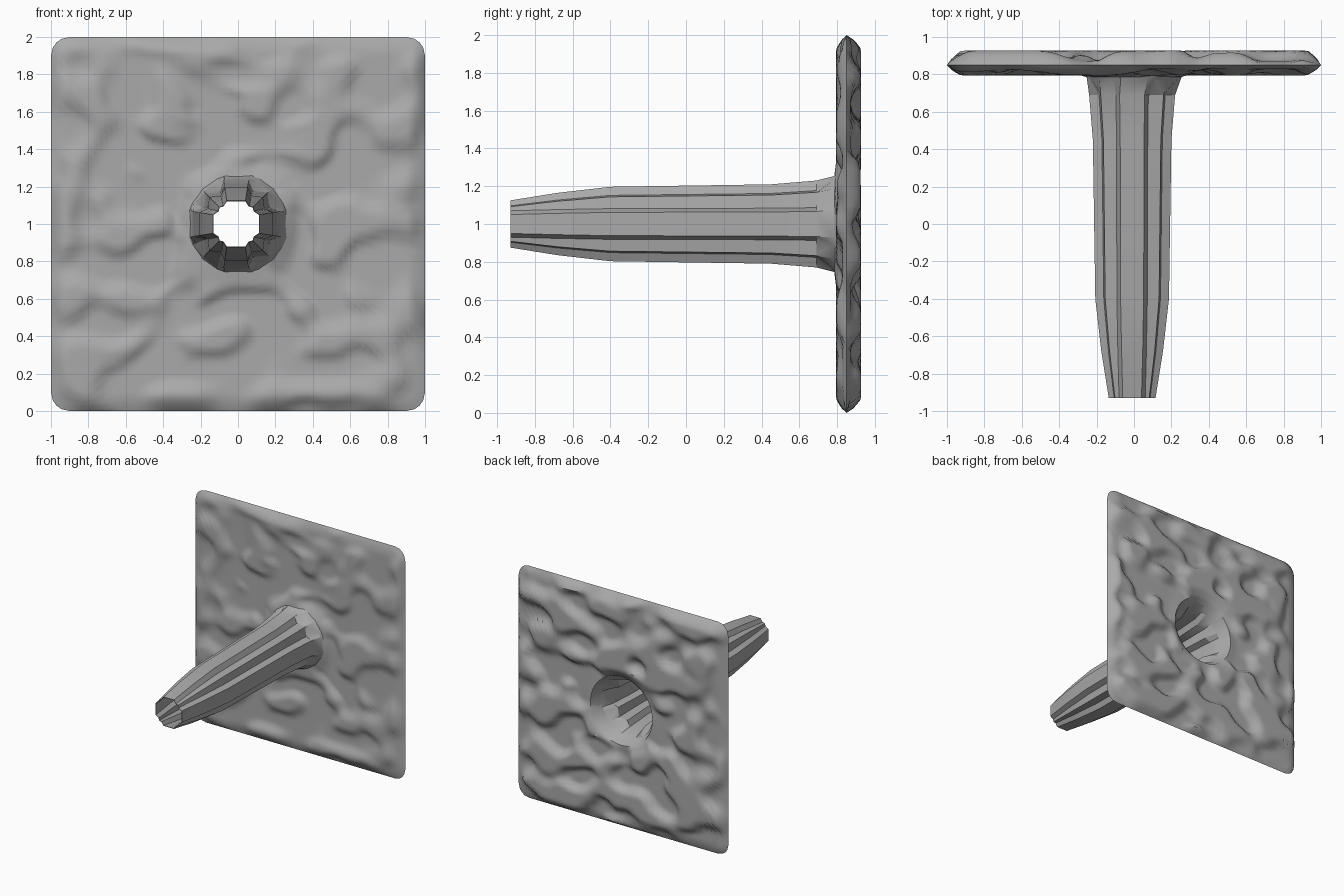
import bpy, bmesh, math
from mathutils import Vector, noise

if "Cube" in bpy.data.objects:
    bpy.data.objects.remove(bpy.data.objects["Cube"])

grey = bpy.data.materials.new("stone grey")
grey.use_nodes = True
grey.diffuse_color = (0.4, 0.4, 0.4, 1)
grey.node_tree.nodes["Principled BSDF"].inputs["Base Color"].default_value = (0.4, 0.4, 0.4, 1)


def loft(name, rings, angle):
    """Skin a closed chain of equal-length rings."""
    bm = bmesh.new()
    loops = [[bm.verts.new(p) for p in ring] for ring in rings]
    for a, b in zip(loops, loops[1:] + loops[:1]):
        for i in range(len(a)):
            j = (i + 1) % len(a)
            bm.faces.new((a[i], a[j], b[j], b[i]))
    bmesh.ops.recalc_face_normals(bm, faces=bm.faces)
    mesh = bpy.data.meshes.new(name)
    bm.to_mesh(mesh)
    bm.free()
    mesh.materials.append(grey)
    obj = bpy.data.objects.new(name, mesh)
    bpy.context.collection.objects.link(obj)
    bpy.ops.object.select_all(action='DESELECT')
    obj.select_set(True)
    bpy.context.view_layer.objects.active = obj
    bpy.ops.object.shade_smooth_by_angle(angle=math.radians(angle))
    return obj


# Fluted tube: four raised ribs with a stepped corner between each pair
TUBE_X = -0.01


def fluted_ring(y, r, inset=0.0):
    """One rib and the stepped corner beside it, turned four times round the axis."""
    half = 0.03 + 0.16 * r
    low, corner = r * 0.77, r * 0.73
    quarter = [(-half, r), (half, r), (half + 0.02, low), (corner, corner), (low, half + 0.02)]
    ring = []
    for k in range(4):
        c, s = math.cos(k * math.pi / 2), math.sin(k * math.pi / 2)
        for u, v in quarter:
            f = 1 - inset / math.hypot(u, v)
            ring.append((TUBE_X + (u * c + v * s) * f, y, 1 + (v * c - u * s) * f))
    return ring


def round_ring(y, r):
    """Circle with points lined up with the fluted ring."""
    ring = []
    for x, _, z in fluted_ring(y, 0.25):
        d = Vector((x - TUBE_X, z - 1)).normalized() * r
        ring.append((d.x, y, 1 + d.y))
    return ring


# length position and rib radius
stations = [(-0.93, 0.125), (-0.68, 0.165), (-0.4, 0.197), (0.45, 0.21), (0.69, 0.23)]
outer = [fluted_ring(*s) for s in stations] + [round_ring(0.78, 0.262), round_ring(0.83, 0.29)]
inner = [fluted_ring(*s, inset=0.004) for s in stations] + [round_ring(0.78, 0.258), round_ring(0.84, 0.284)]
loft("fluted_tube", outer + inner[::-1], 25)

# Rough plate: rings growing from the round hole out to a rounded square
SIDES, RINGS, ROUND = 160, 32, 0.1


def square_point(i):
    side, t = divmod(i * 4 / SIDES, 1)
    p = Vector((2 * t - 1, 1))
    over = abs(p.x) - (1 - ROUND)
    # round off the corner
    if over > 0:
        offset = Vector((over, ROUND)).normalized() * ROUND
        p = Vector((math.copysign(1 - ROUND + offset.x, p.x), 1 - ROUND + offset.y))
    c, s = math.cos(side * math.pi / 2), math.sin(side * math.pi / 2)
    return Vector((p.x * c + p.y * s, p.y * c - p.x * s))


# Worn channels on the front face: x, z, half width, half height
channels = [(-0.25, 0.21, 0.4, 0.08), (0.45, 0.22, 0.25, 0.08), (0, 1.8, 0.16, 0.07),
            (0, 1.46, 0.3, 0.08), (0.6, 1.25, 0.12, 0.1), (0.72, 0.75, 0.1, 0.15),
            (-0.3, 0.55, 0.1, 0.13), (-0.58, 1.15, 0.14, 0.12), (-0.55, 1.75, 0.12, 0.12)]


def relief(x, z, seed):
    """Terraced height between 0 (worn) and 1 (raised)."""
    n = noise.noise(Vector((x * 4.5, seed, z * 5.5)))
    d = min(1, max(0, 0.4 + n * 1.9))
    return d * d * (3 - 2 * d)


def front_height(x, z):
    worn = max(math.exp(-((x - cx) / w) ** 4 - ((z - cz) / h) ** 4) for cx, cz, w, h in channels)
    return 0.828 - 0.034 * relief(x, z, 3.3) * (1 - worn)


def back_height(x, z):
    return 0.872 + 0.055 * relief(x, z, 17.7)


def plate_ring(t, hole, height, lip):
    """Ring at fraction t from hole to border; lip is the height at the hole."""
    ring = []
    for i in range(SIDES):
        sq = square_point(i)
        p = (sq.normalized() * hole).lerp(sq, t)
        x, z = p.x, p.y + 1
        edge = min(1, (1 - t) / 0.1) ** 0.7
        rim = min(1, t / 0.1)
        y = lip + (height(x, z) - lip) * rim
        ring.append((x, 0.85 + (y - 0.85) * edge, z))
    return ring


steps = [k / RINGS for k in range(RINGS)]
front = [plate_ring(t, 0.255, front_height, 0.785) for t in steps]
back = [plate_ring(t, 0.295, back_height, 0.88) for t in steps]
border = [plate_ring(1, 0.3, front_height, 0.8)]
loft("rough_plate", front + border + back[::-1], 45)
